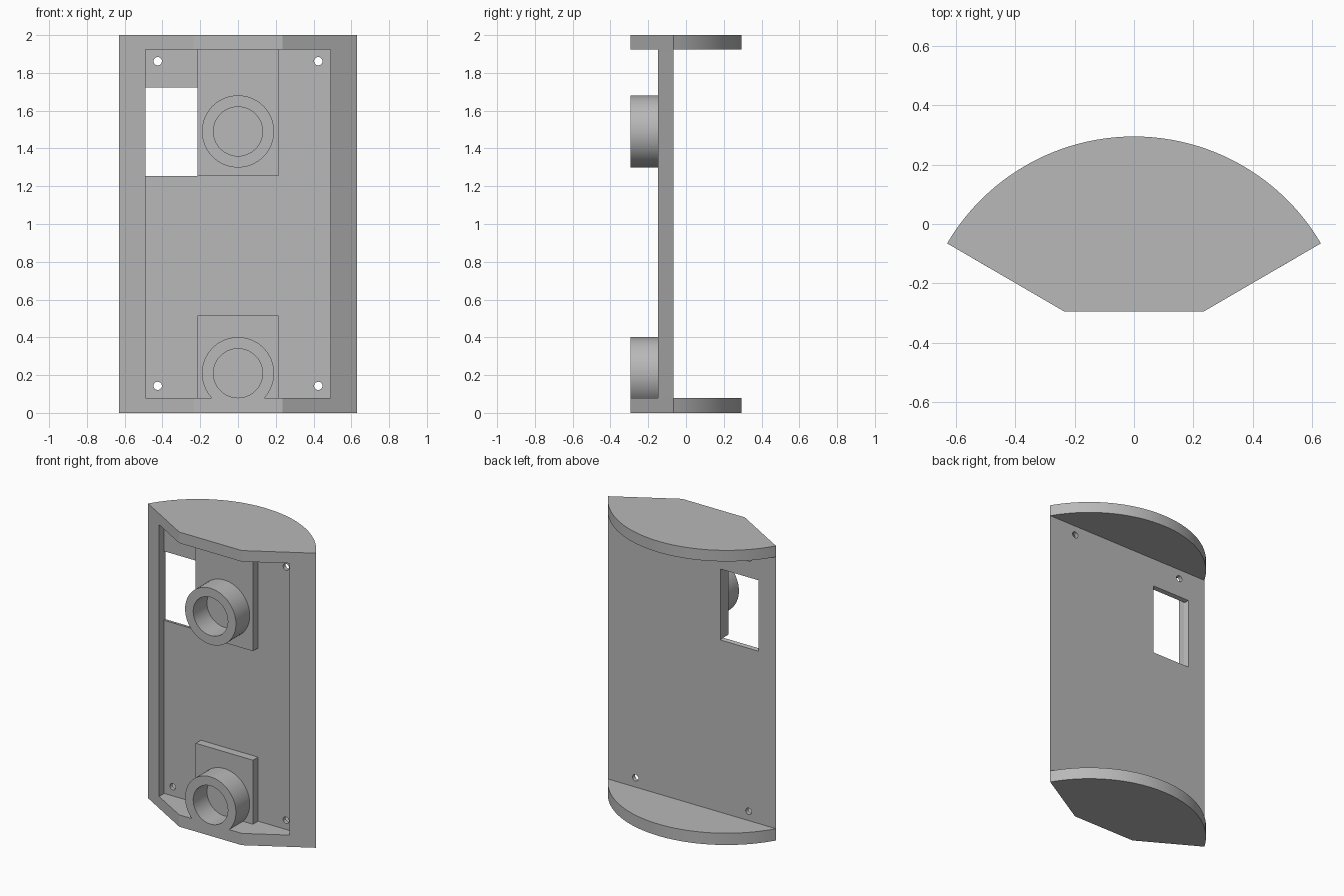
import bpy, bmesh, math
from mathutils import Vector

if "Cube" in bpy.data.objects:
    bpy.data.objects.remove(bpy.data.objects["Cube"])

grey = bpy.data.materials.new("plain grey")
grey.diffuse_color = (0.48, 0.48, 0.48, 1)
grey.use_nodes = True
grey.node_tree.nodes["Principled BSDF"].inputs["Base Color"].default_value = grey.diffuse_color

BACK, FLOOR, RIM, FRONT = -0.065, -0.092, -0.147, -0.295   # y levels
LOW, HIGH = 0.08, 1.925                                    # cap inner faces


def finish(bm, name, smooth=False):
    bmesh.ops.recalc_face_normals(bm, faces=bm.faces[:])
    mesh = bpy.data.meshes.new(name)
    bm.to_mesh(mesh)
    bm.free()
    mesh.materials.append(grey)
    ob = bpy.data.objects.new(name, mesh)
    bpy.context.collection.objects.link(ob)
    if smooth:
        bpy.ops.object.select_all(action='DESELECT')
        ob.select_set(True)
        bpy.context.view_layer.objects.active = ob
        bpy.ops.object.shade_smooth_by_angle(angle=math.radians(30))
    return ob


def loft(name, a, b, smooth=False):
    """Closed solid between two matching outlines."""
    bm = bmesh.new()
    va, vb = [bm.verts.new(p) for p in a], [bm.verts.new(p) for p in b]
    bm.faces.new(va)
    bm.faces.new(vb[::-1])
    for i in range(len(a)):
        j = (i + 1) % len(a)
        bm.faces.new((va[i], va[j], vb[j], vb[i]))
    return finish(bm, name, smooth)


def prism(name, outline, z0, z1, smooth=False):
    return loft(name, [(x, y, z0) for x, y in outline],
                [(x, y, z1) for x, y in outline], smooth)


def rect(x0, x1, z0, z1, y):
    return [(x0, y, z0), (x1, y, z0), (x1, y, z1), (x0, y, z1)]


def circle(cx, cz, r, y, n):
    return [(cx + r * math.cos(2 * math.pi * i / n), y,
             cz + r * math.sin(2 * math.pi * i / n)) for i in range(n)]


# end caps: arched back, three-sided front
R, CY = 0.731, 0.295 - 0.731
half = math.asin(0.63 / R)
arc = [(R * math.sin(half * t / 24), CY + R * math.cos(half * t / 24))
       for t in range(24, -25, -1)]
cap = [(-0.235, FRONT), (0.235, FRONT)] + arc
prism("bottom_cap", cap, 0, LOW, True)
prism("top_cap", cap, HIGH, 2, True)

# back panel with raised sloped side rims
panel = prism("back_panel", [(-0.63, BACK), (-0.49, RIM), (-0.49, FLOOR),
                             (0.49, FLOOR), (0.49, RIM), (0.63, BACK)], LOW, HIGH)

# window flaring to the back, and four screw holes
cutters = [loft("window_cutter", rect(-0.488, -0.215, 1.257, 1.721, FLOOR - 0.01),
                rect(-0.503, -0.215, 1.248, 1.734, BACK + 0.01))]
for x in (-0.425, 0.425):
    for z in (0.143, 1.862):
        cutters.append(loft("screw_hole_cutter", circle(x, z, 0.022, FLOOR - 0.02, 24),
                            circle(x, z, 0.022, BACK + 0.02, 24)))
for c in cutters:
    c.hide_render = True
    m = panel.modifiers.new("cut", 'BOOLEAN')
    m.operation, m.solver, m.object = 'DIFFERENCE', 'EXACT', c
bpy.context.view_layer.update()
cut_mesh = bpy.data.meshes.new_from_object(
    panel.evaluated_get(bpy.context.evaluated_depsgraph_get()))
panel.modifiers.clear()
panel.data = cut_mesh
for c in cutters:
    bpy.data.objects.remove(c)

# mounting pads with hollow round bosses
for label, z0, z1, cz in (("lower", LOW, 0.515, 0.21), ("upper", 1.255, HIGH, 1.49)):
    loft(label + "_pad", rect(-0.215, 0.215, z0, z1, RIM),
         rect(-0.215, 0.215, z0, z1, FLOOR))
    n = 64
    bm = bmesh.new()
    loops = [[bm.verts.new(p) for p in circle(0, cz, r, y, n)]
             for r, y in ((0.191, RIM), (0.191, FRONT), (0.13, FRONT), (0.13, RIM))]
    for a, b in zip(loops, loops[1:]):
        for i in range(n):
            j = (i + 1) % n
            bm.faces.new((a[i], a[j], b[j], b[i]))
    # the lower boss runs into the bottom cap
    bmesh.ops.bisect_plane(bm, geom=bm.verts[:] + bm.edges[:] + bm.faces[:],
                           plane_co=Vector((0, 0, LOW)), plane_no=Vector((0, 0, 1)),
                           clear_inner=True)
    finish(bm, label + "_boss", True)
